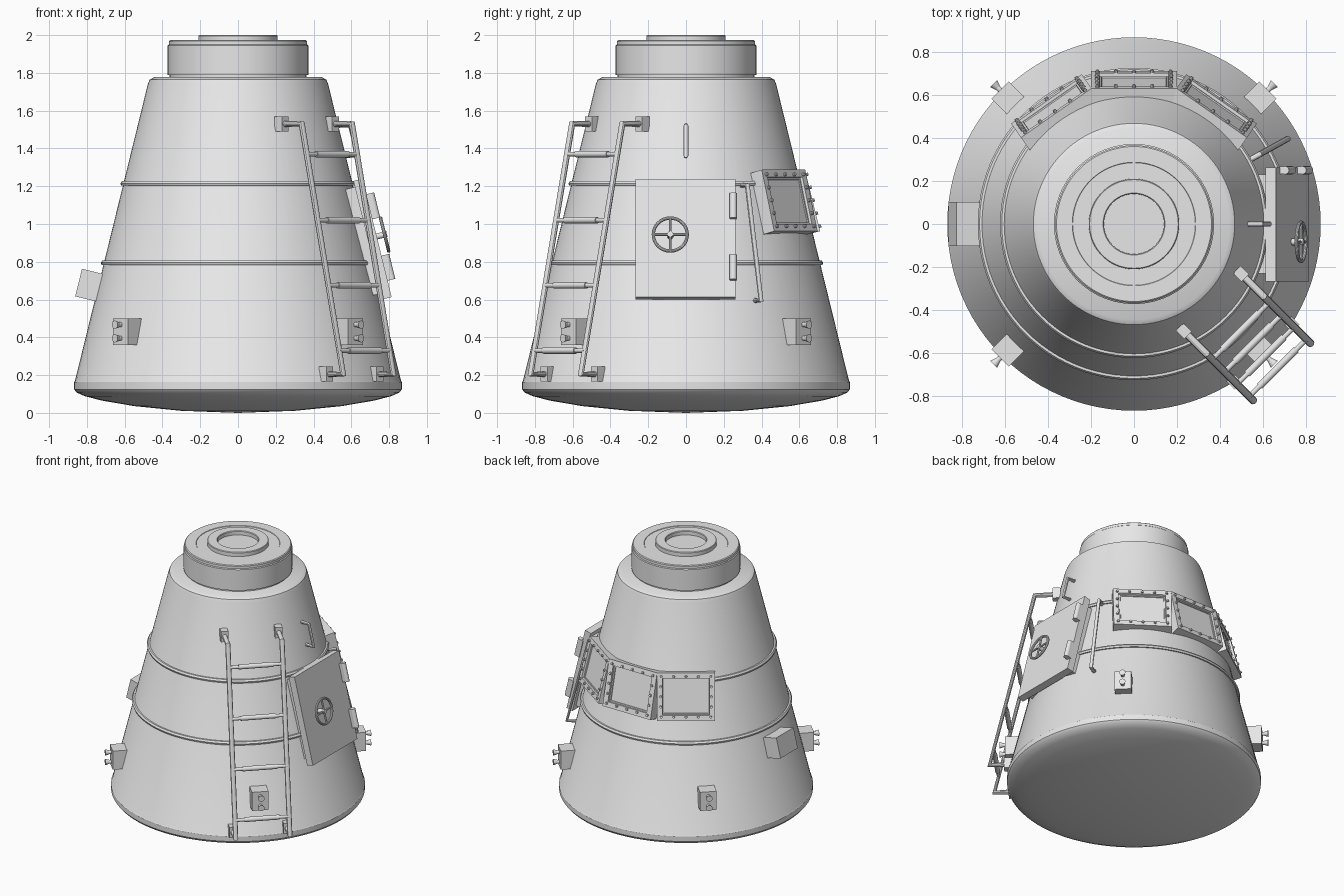
import bpy, bmesh
from math import cos, sin, radians, pi, sqrt
from mathutils import Matrix, Vector

if "Cube" in bpy.data.objects:
    bpy.data.objects.remove(bpy.data.objects["Cube"])

GREY = (0.8, 0.8, 0.8, 1)
mat = bpy.data.materials.new("plain_grey")
mat.use_nodes = True
mat.diffuse_color = GREY
mat.node_tree.nodes["Principled BSDF"].inputs["Base Color"].default_value = GREY

SLOPE = 0.246          # hull radius lost per unit of height
parts = []


def hull_radius(z):
    return 0.865 - SLOPE * (z - 0.165)


def point(az, r, t, z):
    """Point from compass angle, radial distance, sideways offset and height."""
    a = radians(az)
    return Vector((r * cos(a) - t * sin(a), r * sin(a) + t * cos(a), z))


def frame(az, z, slope=SLOPE):
    """Local axes on the hull: X sideways, Y up the wall, Z outwards."""
    a = radians(az)
    out = Vector((cos(a), sin(a), slope)).normalized()
    side = Vector((-sin(a), cos(a), 0))
    up = out.cross(side)
    m = Matrix((side, up, out)).transposed().to_4x4()
    m.translation = point(az, hull_radius(z), 0, z)
    return m


def register(ob):
    ob.data.materials.clear()
    ob.data.materials.append(mat)
    parts.append(ob)


def finish(name, bm):
    bmesh.ops.recalc_face_normals(bm, faces=bm.faces)
    me = bpy.data.meshes.new(name)
    bm.to_mesh(me)
    bm.free()
    ob = bpy.data.objects.new(name, me)
    bpy.context.collection.objects.link(ob)
    register(ob)


def box(bm, m, centre, size):
    mx = m @ Matrix.Translation(centre) @ Matrix.Diagonal((*size, 1))
    return bmesh.ops.create_cube(bm, size=1, matrix=mx)["verts"]


def peg(bm, m, centre, r1, r2, depth, sides=16):
    bmesh.ops.create_cone(bm, cap_ends=True, segments=sides, radius1=r1, radius2=r2,
                          depth=depth, matrix=m @ Matrix.Translation(centre))


def rod(bm, a, b, r, sides=16):
    d = b - a
    m = d.to_track_quat('Z', 'Y').to_matrix().to_4x4()
    m.translation = (a + b) / 2
    peg(bm, m, (0, 0, 0), r, r, d.length, sides)


def lathe(name, profile, closed=False):
    bm = bmesh.new()
    vs = [bm.verts.new((r, 0, z)) for r, z in profile]
    pairs = list(zip(vs, vs[1:])) + ([(vs[-1], vs[0])] if closed else [])
    es = [bm.edges.new(p) for p in pairs]
    bmesh.ops.spin(bm, geom=vs + es, cent=(0, 0, 0), axis=(0, 0, 1),
                   angle=2 * pi, steps=96, use_duplicate=False)
    bmesh.ops.remove_doubles(bm, verts=bm.verts, dist=0.0001)
    finish(name, bm)


def tube(name, points, r):
    cu = bpy.data.curves.new(name, 'CURVE')
    cu.dimensions = '3D'
    cu.bevel_depth = r
    cu.bevel_resolution = 3
    cu.use_fill_caps = True
    sp = cu.splines.new('POLY')
    sp.points.add(len(points) - 1)
    for p, co in zip(sp.points, points):
        p.co = (*co, 1)
    tmp = bpy.data.objects.new(name, cu)
    bpy.context.collection.objects.link(tmp)
    bpy.context.view_layer.update()
    me = bpy.data.meshes.new_from_object(tmp.evaluated_get(bpy.context.evaluated_depsgraph_get()))
    bpy.data.objects.remove(tmp)
    ob = bpy.data.objects.new(name, me)
    bpy.context.collection.objects.link(ob)
    register(ob)


# Hull with curved base, raised bands, docking collar and docking ring
lathe("capsule_hull", [(0, 0), (0.3, 0.011), (0.55, 0.036), (0.72, 0.065), (0.81, 0.088),
                       (0.855, 0.108), (0.868, 0.125), (0.868, 0.163), (0.863, 0.17),
                       (0.477, 1.742), (0.468, 1.764), (0.445, 1.777), (0, 1.777)])
for name, z in (("lower_band", 0.795), ("upper_band", 1.215)):
    r = hull_radius(z)
    lathe(name, [(r - 0.02, z - 0.012), (r + 0.012, z - 0.012), (r + 0.016, z),
                 (r + 0.008, z + 0.012), (r - 0.02, z + 0.012)], closed=True)
lathe("docking_collar", [(0.362, 1.77), (0.362, 1.788), (0.372, 1.788), (0.372, 1.945),
                         (0.366, 1.95), (0.366, 1.968), (0.36, 1.973), (0.287, 1.973),
                         (0.285, 1.969), (0, 1.969)])
lathe("docking_ring", [(0.21, 1.96), (0.21, 1.996), (0.206, 2.0), (0.144, 2.0),
                       (0.14, 1.996), (0.14, 1.96)], closed=True)

# Bolted windows at the back
for name, az in (("left_window", 55), ("centre_window", 90), ("right_window", 125)):
    m = frame(az, 1.115)
    bm = bmesh.new()
    vs = box(bm, m, (0, 0, 0.0), (0.4, 0.335, 0.08))
    out = m.to_3x3().col[2]
    bm.normal_update()
    face = max(bm.faces, key=lambda f: f.normal.dot(out))
    bmesh.ops.inset_individual(bm, faces=[face], thickness=0.055)
    bmesh.ops.inset_individual(bm, faces=[face], thickness=0.003, depth=-0.014)
    bmesh.ops.inset_individual(bm, faces=[face], thickness=0.012)
    bmesh.ops.inset_individual(bm, faces=[face], thickness=0.002, depth=-0.006)
    finish(name, bm)
    bm = bmesh.new()
    for i in range(-2, 3):
        for s in (-1, 1):
            peg(bm, m, (i * 0.085, s * 0.141, 0.044), 0.01, 0.008, 0.016, 10)
            if abs(i) < 2:
                peg(bm, m, (s * 0.173, i * 0.07, 0.044), 0.01, 0.008, 0.016, 10)
    finish(name + "_bolts", bm)

# Side hatch with frame, hinges and handwheel
m = frame(0, 0.9125)
bm = bmesh.new()
box(bm, m, (-0.003, 0, 0.032), (0.53, 0.645, 0.05))
finish("hatch_door", bm)
bm = bmesh.new()
box(bm, m, (0, 0, -0.02), (0.46, 0.58, 0.08))
finish("hatch_frame", bm)
bm = bmesh.new()
for y in (-0.165, 0.17):
    box(bm, m, (0.25, y, 0.065), (0.036, 0.135, 0.03))
    rod(bm, m @ Vector((0.25, y - 0.068, 0.08)), m @ Vector((0.25, y + 0.068, 0.08)), 0.019)
finish("hatch_hinges", bm)

hub = Vector((-0.083, 0.008, 0.1))
ring = [m @ (hub + Vector((0.09 * cos(i * pi / 16), 0.09 * sin(i * pi / 16), 0)))
        for i in range(33)]
tube("handwheel_rim", ring, 0.009)
bm = bmesh.new()
for d in (Vector((0.09, 0, 0)), Vector((0, 0.09, 0))):
    rod(bm, m @ (hub - d), m @ (hub + d), 0.007, 10)
peg(bm, m, hub - Vector((0, 0, 0.02)), 0.016, 0.016, 0.065)
finish("handwheel_spokes", bm)

# Grab handles beside and above the hatch
for name, az, top, low, gap, r in (("long_handrail", 29, 1.205, 0.595, 0.06, 0.014),
                                   ("upper_handle", 0, 1.52, 1.36, 0.06, 0.012)):
    rt, rl = hull_radius(top), hull_radius(low)
    tube(name, [point(az, rt - 0.02, 0, top), point(az, rt + gap, 0, top),
                point(az, rl + gap, 0, low), point(az, rl - 0.02, 0, low)], r)

# Ladder on the front left
LAD, TOP, LOW, HALF = -45, 1.53, 0.205, 0.188
bm_pads = bmesh.new()
for side, t in (("right", -HALF), ("left", HALF)):
    tube("ladder_rail_" + side, [point(LAD, 0.51, t, TOP), point(LAD, 0.665, t, TOP),
                                 point(LAD, 0.975, t, LOW), point(LAD, 0.84, t, LOW)], 0.018)
    for r, z in ((0.515, TOP), (0.848, LOW)):
        up = frame(LAD, z, 0)
        up.translation = point(LAD, r, t, z)
        box(bm_pads, up, (0, 0, 0), (0.05, 0.08, 0.055))
finish("ladder_brackets", bm_pads)
bm = bmesh.new()
for z in (0.33, 0.675, 1.02, 1.37):
    r = 0.975 + (z - LOW) / (TOP - LOW) * (0.665 - 0.975)
    for half, thick in ((HALF, 0.012), (0.12, 0.017)):
        rod(bm, point(LAD, r, -half, z), point(LAD, r, half, z), thick)
finish("ladder_rungs", bm)

# Four thruster pods with paired nozzles
for name, az in (("back_left", 45), ("back_right", 135), ("front_right", 225), ("front_left", 315)):
    m = frame(az, 0.43, 0)
    bm = bmesh.new()
    box(bm, m, (0, 0, 0.015), (0.115, 0.14, 0.13))
    finish(name + "_thruster_pod", bm)
    bm = bmesh.new()
    for y in (-0.035, 0.037):
        peg(bm, m, (0, y, 0.09), 0.013, 0.013, 0.03)
        peg(bm, m, (0, y, 0.11), 0.015, 0.022, 0.025)
    finish(name + "_thruster_nozzles", bm)

# Equipment box on the right side
bm = bmesh.new()
box(bm, frame(180, 0.665), (0, 0, 0.045), (0.205, 0.15, 0.12))
finish("equipment_box", bm)

# Smooth curved surfaces while keeping edges sharp
bpy.ops.object.select_all(action='DESELECT')
for ob in parts:
    ob.select_set(True)
bpy.context.view_layer.objects.active = parts[0]
bpy.ops.object.shade_smooth_by_angle(angle=radians(30))
